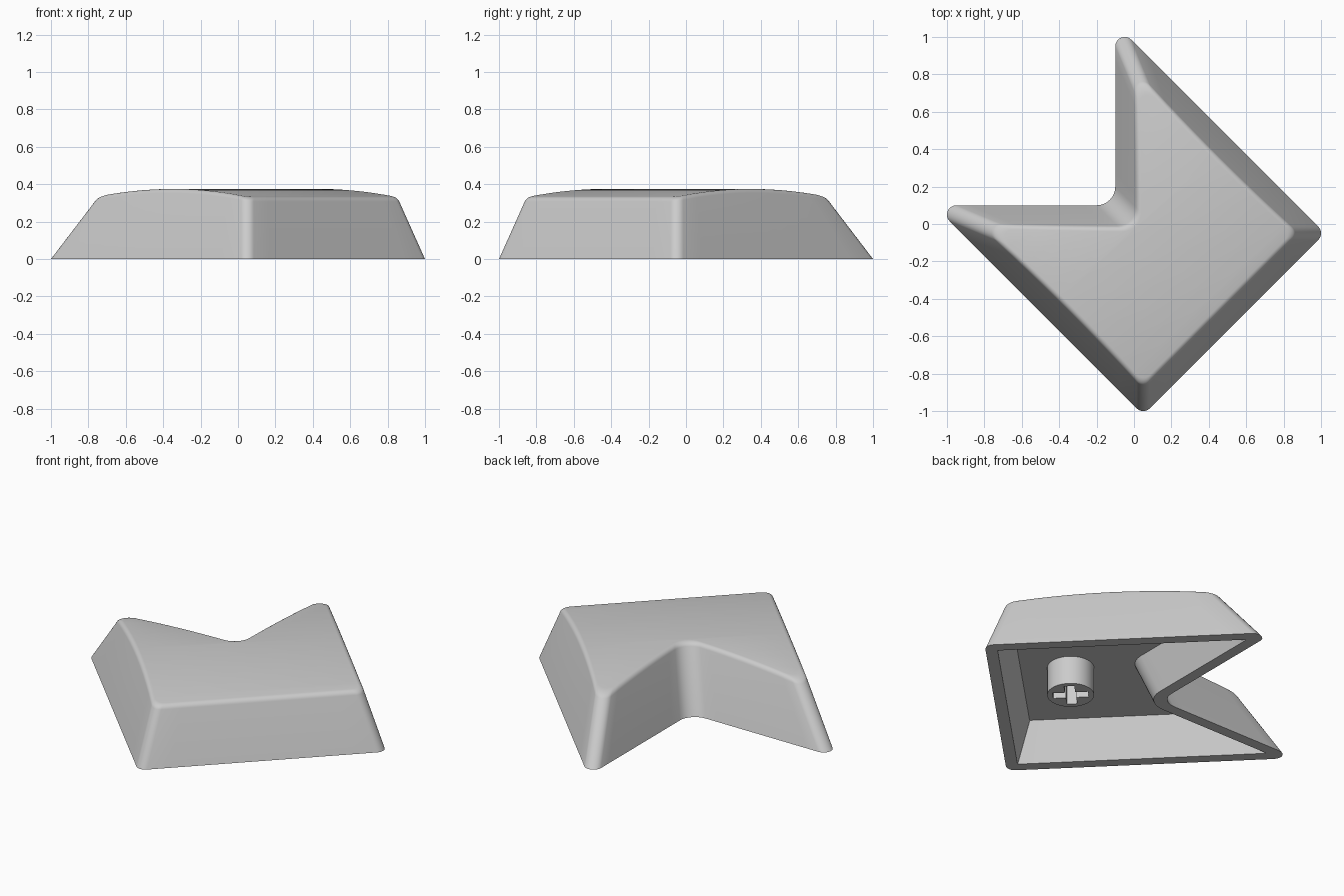
import bpy, bmesh, math
from mathutils import Vector, Matrix

if "Cube" in bpy.data.objects:
    bpy.data.objects.remove(bpy.data.objects["Cube"], do_unlink=True)

SLOPE = 0.316        # inward lean of every wall per unit of height
WALL = 0.065         # wall thickness
CEILING = 0.23       # height of the hollow inside
EDGE = 0.03          # rounding of the upper rim

grey = bpy.data.materials.new("plain grey")
grey.use_nodes = True
grey.diffuse_color = (0.6, 0.6, 0.6, 1)
grey.node_tree.nodes["Principled BSDF"].inputs["Base Color"].default_value = (0.6, 0.6, 0.6, 1)


def along(p):
    """Position along the symmetry axis, from notch to blunt end."""
    return (p[0] - p[1]) / math.sqrt(2)


def crown(p):
    """Height of the arched top."""
    return 0.375 - 0.13 * (along(p) - 0.06) ** 2


def outline(inset, convex=0.05, notch=0.1, arc=8, side=10):
    """Rounded arrow outline, inset evenly from the base edge."""
    a = 0.971 - inset * math.sqrt(2)
    f = 1.07 - inset * math.sqrt(2)
    h = 0.1 - inset
    corners = [Vector(c) for c in ((-a - h, h), ((f - a) / 2, -(f + a) / 2),
                                   ((a + f) / 2, (a - f) / 2), (-h, a + h), (-h, h))]
    arcs = []
    for i, p in enumerate(corners):
        r = notch if i == 4 else convex
        e1 = (corners[i - 1] - p).normalized()
        e2 = (corners[(i + 1) % 5] - p).normalized()
        half = math.acos(e1.dot(e2)) / 2
        center = p + (e1 + e2).normalized() * r / math.sin(half)
        v1 = p + e1 * r / math.tan(half) - center
        v2 = p + e2 * r / math.tan(half) - center
        w = math.pi - 2 * half
        arcs.append([center + (v1 * math.sin((1 - k / arc) * w) + v2 * math.sin(k / arc * w))
                     / math.sin(w) for k in range(arc + 1)])
    points = []
    for i, pts in enumerate(arcs):
        points += pts
        nxt = arcs[(i + 1) % 5][0]
        points += [pts[-1].lerp(nxt, k / side) for k in range(1, side)]
    return points


def add_ring(bm, coords):
    return [bm.verts.new(c) for c in coords]


def bridge(bm, lower, upper):
    n = len(lower)
    for i in range(n):
        j = (i + 1) % n
        bm.faces.new((lower[i], lower[j], upper[j], upper[i]))


def finish(bm, name):
    bmesh.ops.recalc_face_normals(bm, faces=bm.faces[:])
    mesh = bpy.data.meshes.new(name)
    bm.to_mesh(mesh)
    bm.free()
    obj = bpy.data.objects.new(name, mesh)
    bpy.context.collection.objects.link(obj)
    mesh.materials.append(grey)
    bpy.ops.object.select_all(action="DESELECT")
    obj.select_set(True)
    bpy.context.view_layer.objects.active = obj
    bpy.ops.object.shade_smooth_by_angle(angle=math.radians(30))
    return obj


# Arrow shell: leaning walls, rounded rim, arched top, hollow underside
bm = bmesh.new()
base = add_ring(bm, [(p.x, p.y, 0) for p in outline(0)])
heights = [crown(p) for p in outline(0.1)]
lean = math.atan(SLOPE)
previous = base
STEPS = 6
for s in range(STEPS + 1):
    phi = lean + (math.pi / 2 - lean) * s / STEPS
    drop = EDGE * (1 - math.sin(phi))
    shift = EDGE * (math.cos(lean) - math.cos(phi))
    coords = []
    for i, height in enumerate(heights):
        start = height - EDGE * (1 - math.sin(lean))
        p = outline(SLOPE * start + shift)[i]
        coords.append((p.x, p.y, crown(p) - drop))
    ring = add_ring(bm, coords)
    bridge(bm, previous, ring)
    previous = ring
bm.faces.new(previous)

# Cut the top into strips that follow the arch
axis = Vector((1, -1, 0)).normalized()
CUTS = 18
for k in range(1, CUTS):
    top = [f for f in bm.faces if all(abs(v.co.z - crown(v.co)) < 1e-5 for v in f.verts)]
    geom = set(top)
    for f in top:
        geom.update(f.edges)
        geom.update(f.verts)
    cut = bmesh.ops.bisect_plane(bm, geom=list(geom), dist=1e-5, plane_no=axis,
                                 plane_co=axis * (-0.52 + 1.14 * k / CUTS))
    for g in cut["geom_cut"]:
        if isinstance(g, bmesh.types.BMVert):
            g.co.z = crown(g.co)

# Hollow with crisp corners and a flat ceiling
inner = add_ring(bm, [(p.x, p.y, 0) for p in outline(WALL, 0.004, 0.14)])
roof = add_ring(bm, [(p.x, p.y, CEILING)
                     for p in outline(WALL + SLOPE * CEILING, 0.004, 0.14)])
bridge(bm, base, inner)
bridge(bm, inner, roof)
bm.faces.new(roof)
finish(bm, "arrow_shell")

# Mounting stem: round post with a cross-shaped socket
bm = bmesh.new()
RADIUS, ARM, HALF = 0.128, 0.097, 0.028
quarter = [(RADIUS * math.cos(t), RADIUS * math.sin(t))
           for t in (math.pi / 4 * (k / 6 - 1) for k in range(13))]
quarter += [(HALF, HALF), (ARM, HALF), (ARM, -HALF), (HALF, -HALF)]
for q in range(4):
    turn = Matrix.Rotation(math.pi / 2 * q, 3, "Z")
    bm.faces.new([bm.verts.new(turn @ Vector((x, y, 0))) for x, y in quarter])
bmesh.ops.remove_doubles(bm, verts=bm.verts[:], dist=1e-4)
raised = bmesh.ops.extrude_face_region(bm, geom=bm.faces[:], use_keep_orig=True)
bmesh.ops.translate(bm, vec=(0, 0, CEILING + 0.01 - 0.06),
                    verts=[g for g in raised["geom"] if isinstance(g, bmesh.types.BMVert)])
stem = finish(bm, "mounting_stem")
stem.location = (0.245, -0.245, 0.06)
stem.rotation_euler.z = -math.pi / 4
